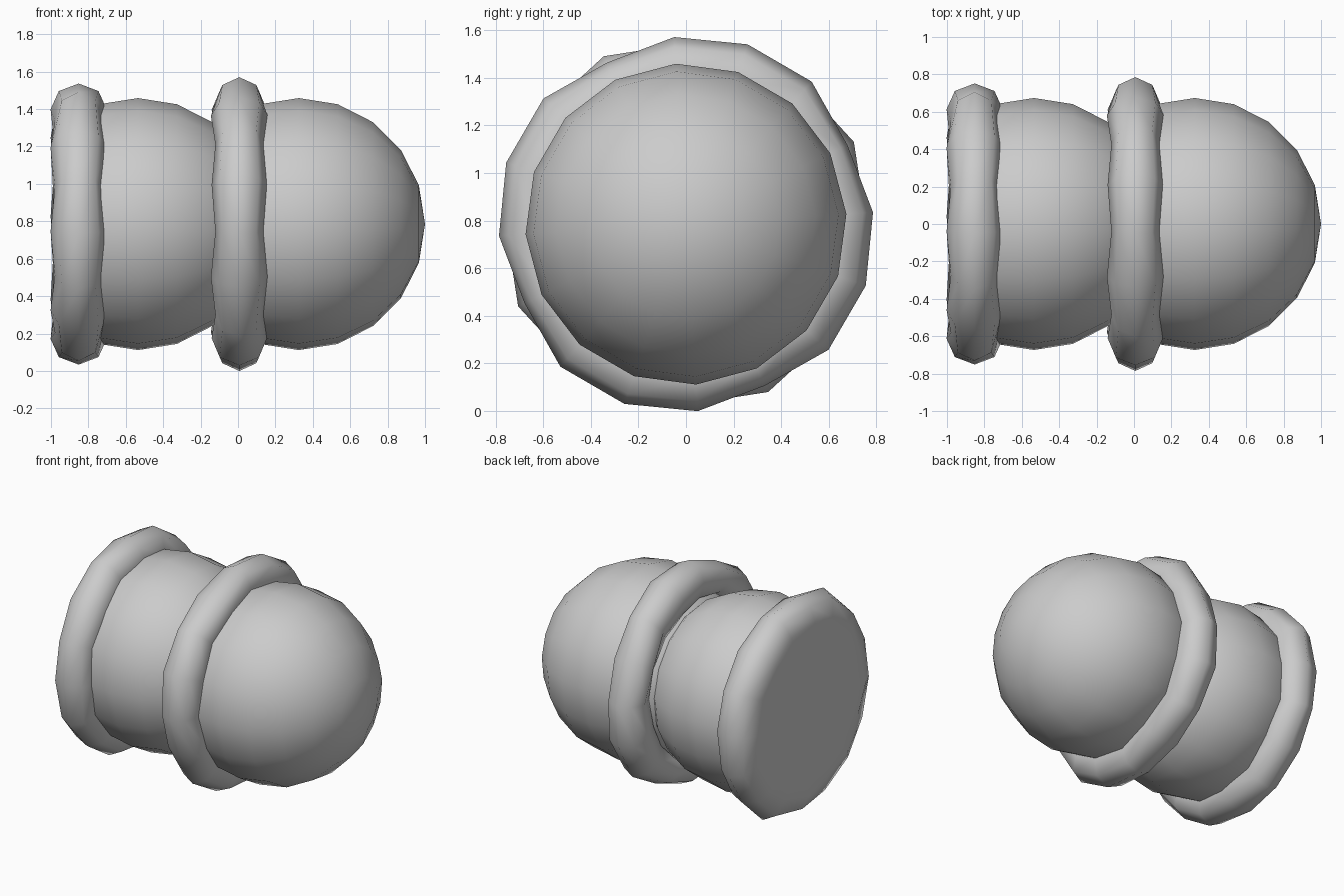
import bpy, bmesh
from math import sin, cos, radians, pi

if "Cube" in bpy.data.objects:
    bpy.data.objects.remove(bpy.data.objects["Cube"])

SIDES = 16
OFFSET = radians(3.6)
CENTRE_Z = 0.785


def lathe(name, rows, tip_start=None, tip_end=None, closed=False):
    """Skin rows around the x axis; rows[j](i) gives (x, radius) at side i."""
    bm = bmesh.new()
    rings = []
    for row in rows:
        ring = []
        for i in range(SIDES):
            x, r = row(i)
            a = OFFSET + 2 * pi * i / SIDES
            ring.append(bm.verts.new((x, r * cos(a), CENTRE_Z + r * sin(a))))
        rings.append(ring)
    pairs = list(zip(rings, rings[1:]))
    if closed:
        pairs.append((rings[-1], rings[0]))
    for p, q in pairs:
        for i in range(SIDES):
            k = (i + 1) % SIDES
            bm.faces.new((p[i], p[k], q[k], q[i]))
    for x, ring in ((tip_start, rings[0]), (tip_end, rings[-1])):
        if x is not None:
            tip = bm.verts.new((x, 0, CENTRE_Z))
            for i in range(SIDES):
                bm.faces.new((ring[i], ring[(i + 1) % SIDES], tip))
    bmesh.ops.recalc_face_normals(bm, faces=bm.faces)
    mesh = bpy.data.meshes.new(name)
    bm.to_mesh(mesh)
    bm.free()
    for p in mesh.polygons:
        p.use_smooth = True
    obj = bpy.data.objects.new(name, mesh)
    bpy.context.collection.objects.link(obj)
    return obj


def ball_rows(cx, angles, radius=0.675):
    rows = []
    for d in angles:
        x, r = cx + radius * cos(radians(d)), radius * sin(radians(d))
        rows.append(lambda i, x=x, r=r: (x, r))
    return rows


def tube_rows(cx, inner, outers, halves, angles):
    """Eight-sided tube whose section alternates between tall and wide."""
    def row(t):
        def f(i):
            out, half = outers[i % 4], halves[i % 4]
            return cx + half * sin(t), inner + (out - inner) * cos(t)
        return f
    return [row(radians(d)) for d in angles]


# Rounded front dome and the barrel behind it
lathe("front_dome", ball_rows(0.325, range(18, 145, 18)), tip_start=1.0, tip_end=-0.2)
lathe("rear_barrel", ball_rows(-0.535, range(36, 127, 18)), tip_start=0.0, tip_end=-0.93)

# Lumpy ring around the joint
lathe("middle_ring",
      tube_rows(0.007, 0.645, (0.787, 0.755, 0.798, 0.798),
                (0.128, 0.152, 0.128, 0.148), range(0, 360, 45)), closed=True)

# Lumpy rear ring, closed by a flat back plate
rear = tube_rows(-0.852, 0.615, (0.753, 0.785, 0.757, 0.772),
                 (0.150, 0.127, 0.150, 0.127), range(135, -91, -45))
rear.append(lambda i: (-0.988, 0.53))
lathe("rear_ring_and_back_plate", rear, tip_end=-0.988)
